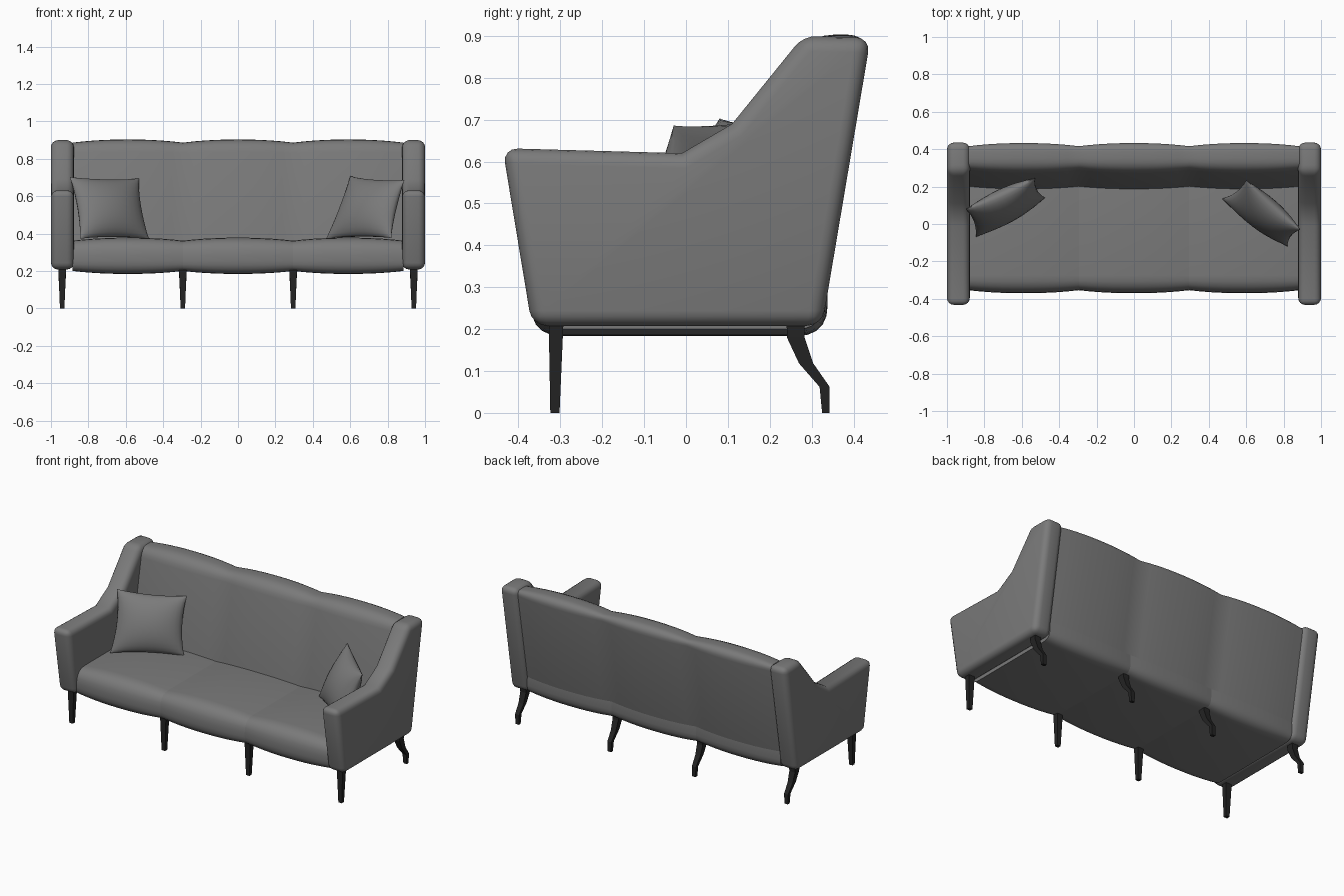
import bpy, bmesh, math
from mathutils import Vector

if "Cube" in bpy.data.objects:
    bpy.data.objects.remove(bpy.data.objects["Cube"])


def material(name, rgb):
    m = bpy.data.materials.new(name)
    m.diffuse_color = (*rgb, 1)
    m.use_nodes = True
    m.node_tree.nodes["Principled BSDF"].inputs["Base Color"].default_value = m.diffuse_color
    return m


FABRIC = material("grey fabric", (0.195, 0.195, 0.195))
WOOD = material("black wood", (0.017, 0.017, 0.017))


def finish(bm, name, mat, angle=35, smooth=True):
    bmesh.ops.remove_doubles(bm, verts=bm.verts, dist=1e-5)
    bmesh.ops.recalc_face_normals(bm, faces=bm.faces)
    me = bpy.data.meshes.new(name)
    bm.to_mesh(me)
    bm.free()
    me.materials.append(mat)
    if smooth:
        me.shade_smooth()
        me.set_sharp_from_angle(angle=math.radians(angle))
    ob = bpy.data.objects.new(name, me)
    bpy.context.collection.objects.link(ob)
    return ob


def rounded(corners, steps=5):
    """Closed yz outline from (y, z, radius) corners."""
    out, n = [], len(corners)
    for i, (y, z, r) in enumerate(corners):
        p = Vector((y, z))
        a = p + (Vector(corners[i - 1][:2]) - p).normalized() * r
        b = p + (Vector(corners[(i + 1) % n][:2]) - p).normalized() * r
        for k in range(steps + 1):
            t = k / steps
            out.append(a * (1 - t) ** 2 + p * (2 * t * (1 - t)) * 1.0 + b * t * t)
    return out


def loft(bm, rings):
    vs = [[bm.verts.new(p) for p in ring] for ring in rings]
    n = len(vs[0])
    for a, b in zip(vs, vs[1:]):
        for i in range(n):
            bm.faces.new((a[i], a[(i + 1) % n], b[(i + 1) % n], b[i]))
    bm.faces.new(vs[0])
    bm.faces.new(vs[-1])


def puffed(outline, x, amount):
    """Section at x, pushed outwards by amount."""
    n, ring = len(outline), []
    for i, p in enumerate(outline):
        d = (outline[(i + 1) % n] - outline[i - 1]).normalized()
        q = p + Vector((-d.y, d.x)) * amount     # outline runs clockwise in yz
        ring.append((x, q.x, q.y))
    return ring


def cushion_rings(outline, x0, x1, puff, steps=10):
    rings = []
    for k in range(steps + 1):
        t = 2 * k / steps - 1
        rings.append(puffed(outline, x0 + (x1 - x0) * k / steps,
                            puff * (1 - abs(t) ** 2.2)))
    return rings


SEAMS = [-0.885, -0.295, 0.295, 0.885]

# seat: three puffed cushions
seat_outline = rounded([(-0.354, 0.2, 0.055), (-0.354, 0.362, 0.08),
                        (0.322, 0.362, 0.05), (0.322, 0.2, 0.055)])
for i in range(3):
    bm = bmesh.new()
    loft(bm, cushion_rings(seat_outline, SEAMS[i], SEAMS[i + 1], 0.016))
    finish(bm, "seat_cushion", FABRIC)

# backrest: one piece with three soft waves
back_outline = rounded([(0.185, 0.27, 0.01), (0.298, 0.886, 0.055),
                        (0.421, 0.886, 0.035), (0.312, 0.25, 0.01)])
rings = []
for i in range(3):
    rings += cushion_rings(back_outline, SEAMS[i], SEAMS[i + 1], 0.017)[(1 if i else 0):]
bm = bmesh.new()
loft(bm, rings)
finish(bm, "backrest", FABRIC)

# arms: side profile extruded and rounded
arm_profile = [(-0.438, 0.632), (-0.01, 0.62), (0.11, 0.69), (0.28, 0.9),
               (0.441, 0.896), (0.325, 0.208), (-0.368, 0.208)]
for s in (-1, 1):
    bm = bmesh.new()
    loft(bm, [[(s * x, y, z) for y, z in arm_profile] for x in (0.878, 1.0)])
    bmesh.ops.recalc_face_normals(bm, faces=bm.faces)
    sharp = [e for e in bm.edges if e.calc_face_angle() > math.radians(35)]
    bmesh.ops.bevel(bm, geom=sharp, offset=0.036, segments=4, profile=0.5,
                    affect='EDGES')
    finish(bm, "arm", FABRIC)

# legs: square sections along a side-view path (y centre, z, half depth, half width)
FRONT = [(-0.313, 0.0, 0.011, 0.012), (-0.31, 0.23, 0.018, 0.021)]
REAR = [(0.334, 0.0, 0.009, 0.012), (0.331, 0.062, 0.012, 0.014),
        (0.287, 0.118, 0.017, 0.017), (0.262, 0.18, 0.021, 0.02),
        (0.262, 0.23, 0.022, 0.021)]
for name, path in (("front_leg", FRONT), ("rear_leg", REAR)):
    for x in (-0.94, -0.295, 0.295, 0.94):
        bm = bmesh.new()
        loft(bm, [[(x + a * w, y + b * d, z) for a, b in
                   ((-1, -1), (1, -1), (1, 1), (-1, 1))] for y, z, d, w in path])
        finish(bm, name, WOOD, smooth=False)


# throw pillows: bulged patch between four corners
def pillow(name, bl, br, tr, tl, thick=0.075, n=14):
    bl, br, tr, tl = map(Vector, (bl, br, tr, tl))
    normal = (br - tl).cross(tr - bl).normalized()
    bm = bmesh.new()
    for side in (-1, 1):
        grid = []
        for j in range(n + 1):
            row = []
            for i in range(n + 1):
                u, v = (-math.cos(math.pi * k / n) for k in (i, j))
                a = (1 + u * (1 - 0.09 * (1 - v * v))) / 2
                b = (1 + v * (1 - 0.07 * (1 - u * u))) / 2
                p = bl.lerp(br, a).lerp(tl.lerp(tr, a), b)
                h = thick * max(0, (1 - u * u) * (1 - v * v)) ** 0.55
                row.append(bm.verts.new(p + normal * h * side))
            grid.append(row)
        for j in range(n):
            for i in range(n):
                bm.faces.new((grid[j][i], grid[j][i + 1],
                              grid[j + 1][i + 1], grid[j + 1][i]))
    finish(bm, name, FABRIC, 60)


pillow("left_pillow", (-0.845, -0.07, 0.372), (-0.475, 0.14, 0.372),
       (-0.53, 0.245, 0.695), (-0.9, 0.08, 0.703))
pillow("right_pillow", (0.47, 0.135, 0.372), (0.82, -0.12, 0.376),
       (0.89, -0.03, 0.686), (0.6, 0.235, 0.707))
